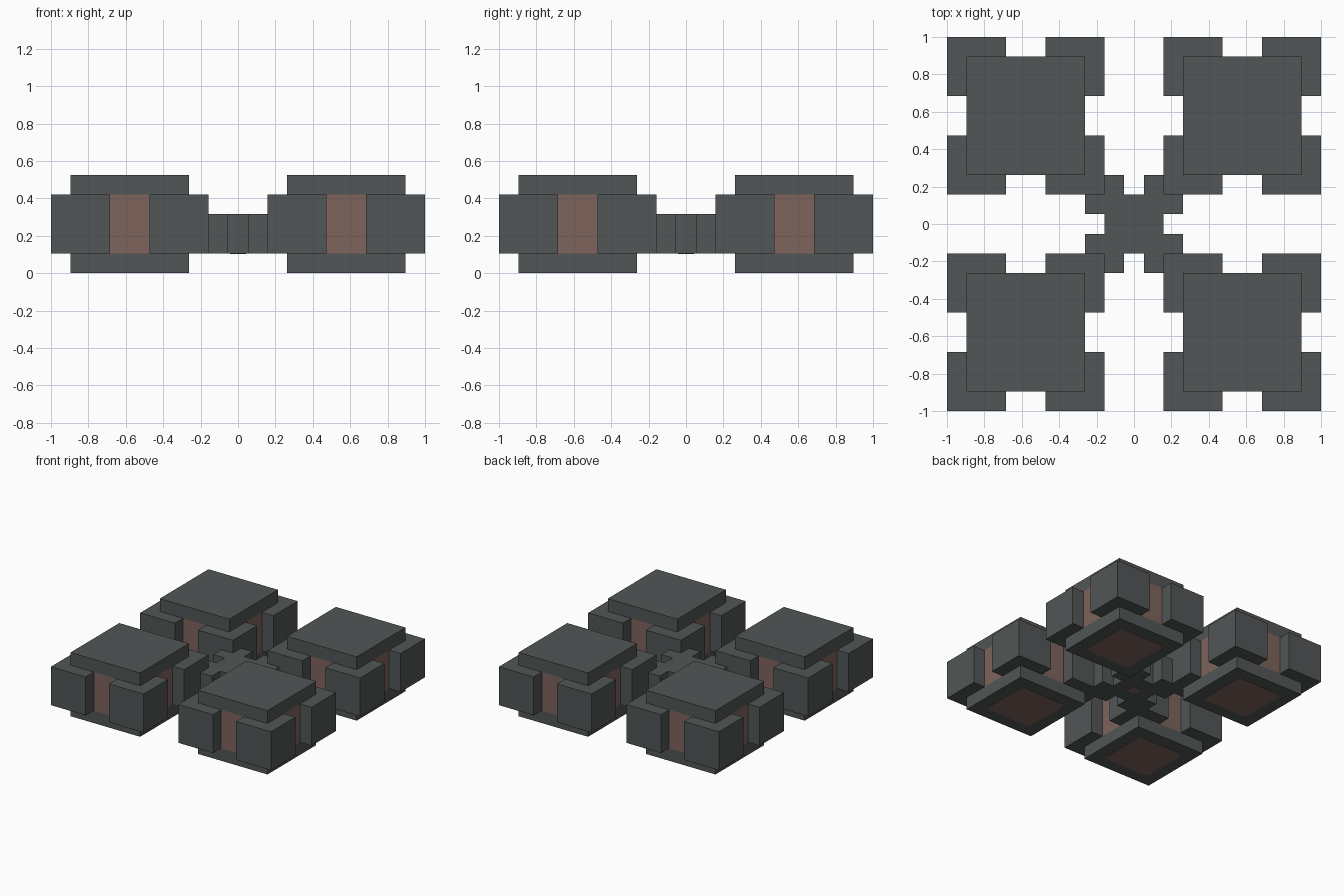
import bpy
import bmesh
from math import pi
from mathutils import Matrix, Vector

old = bpy.data.objects.get("Cube")
if old:
    bpy.data.objects.remove(old, do_unlink=True)

U = 2 / 19  # one grid step of the design


def material(name, rgb):
    m = bpy.data.materials.new(name)
    m.use_nodes = True
    m.diffuse_color = (*rgb, 1)
    m.node_tree.nodes["Principled BSDF"].inputs["Base Color"].default_value = (*rgb, 1)
    return m


grey = material("dark grey metal", (0.085, 0.093, 0.094))
brown = material("dull red brown", (0.209, 0.127, 0.107))


def finish(name, bm, mat):
    mesh = bpy.data.meshes.new(name)
    bm.to_mesh(mesh)
    bm.free()
    mesh.materials.append(mat)
    ob = bpy.data.objects.new(name, mesh)
    bpy.context.collection.objects.link(ob)
    return ob


def box(name, lo, hi, mat):
    """Box between two corners given in grid steps."""
    lo, hi = Vector(lo) * U, Vector(hi) * U
    bm = bmesh.new()
    size = Matrix.Diagonal((*(hi - lo), 1))
    bmesh.ops.create_cube(bm, size=1, matrix=Matrix.Translation((lo + hi) / 2) @ size)
    return finish(name, bm, mat)


def underside_panel(name, x, y, z, half, cut, mat):
    """Thin square panel with clipped corners, in grid steps."""
    bm = bmesh.new()
    c = half - cut
    outline = []
    for k in range(4):
        turn = Matrix.Rotation(k * pi / 2, 3, 'Z')
        outline += [turn @ Vector((half, -c, 0)), turn @ Vector((half, c, 0))]
    base = Vector((x, y, z))
    face = bm.faces.new([bm.verts.new((base + p) * U) for p in outline])
    top = bmesh.ops.extrude_face_region(bm, geom=[face])["geom"]
    bmesh.ops.translate(bm, vec=(0, 0, 0.004),
                        verts=[v for v in top if isinstance(v, bmesh.types.BMVert)])
    bmesh.ops.recalc_face_normals(bm, faces=bm.faces)
    return finish(name, bm, mat)


# Four pods: brown core, cap, base and four corner blocks
for sx, side in ((-1, "right"), (1, "left")):
    for sy, end in ((-1, "front"), (1, "back")):
        pod = f"{end}_{side}_pod"
        x, y = 5.5 * sx, 5.5 * sy
        box(pod + "_core", (x - 3, y - 3, 1), (x + 3, y + 3, 4), brown)
        box(pod + "_cap", (x - 3, y - 3, 4), (x + 3, y + 3, 5), grey)
        box(pod + "_base", (x - 3, y - 3, 0.02), (x + 3, y + 3, 1), grey)
        underside_panel(pod + "_underside", x, y, 0, 2, 0.25, brown)
        for cx in (-2.5, 2.5):
            for cy in (-2.5, 2.5):
                px, py = x + cx, y + cy
                box(pod + "_corner_block", (px - 1.5, py - 1.5, 1),
                    (px + 1.5, py + 1.5, 4), grey)
        # Stepped arm joining the pod to the hub
        ax, ay = 1.5 * sx, 1.5 * sy
        box(f"{end}_{side}_arm", (ax - 1, ay - 1, 1), (ax + 1, ay + 1, 3), grey)

# Central hub with a small spot underneath
box("hub", (-1.5, -1.5, 1), (1.5, 1.5, 3), grey)
underside_panel("hub_underside_spot", 0, 0, 0.98, 0.4, 0.15, brown)
